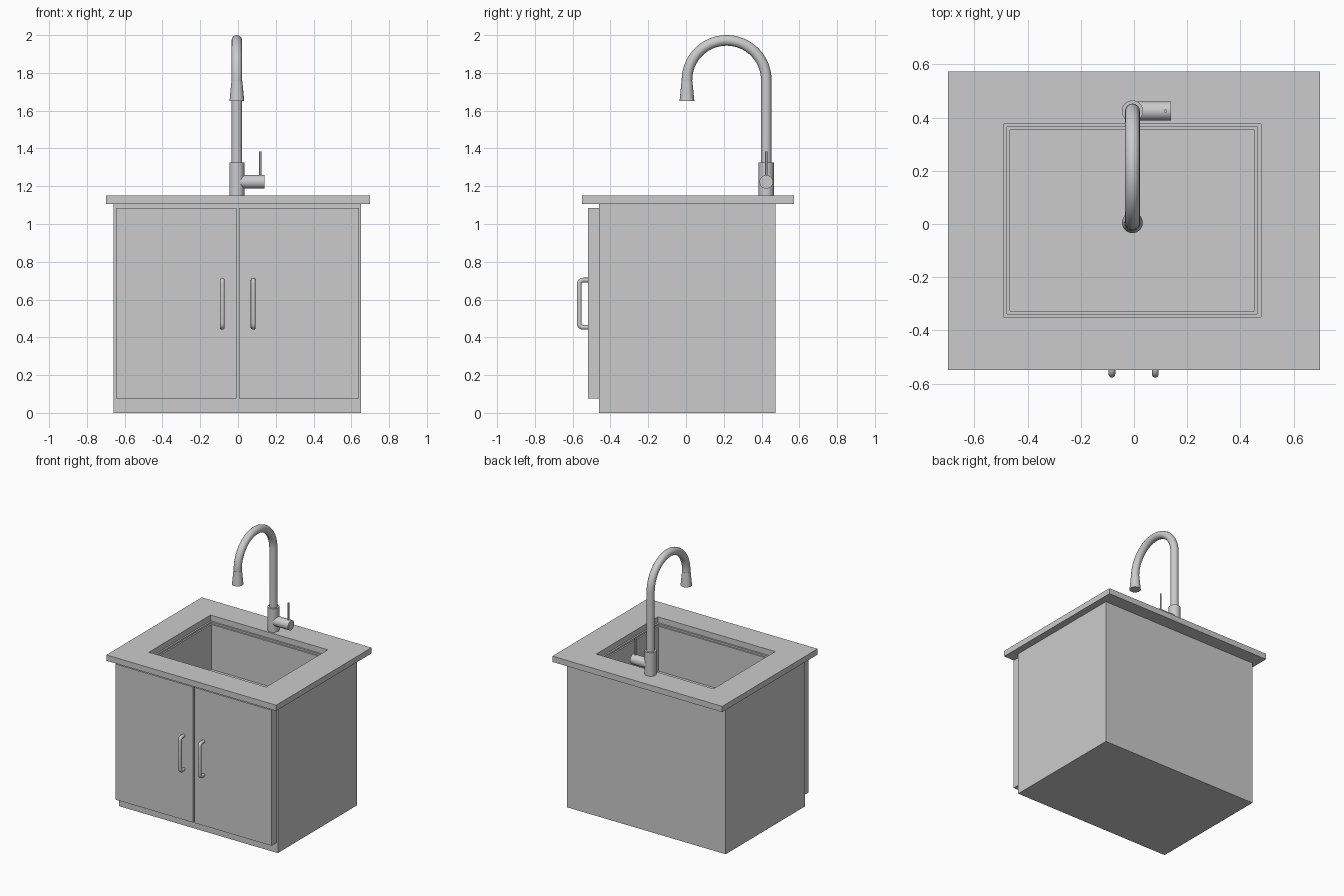
import bpy, bmesh
from math import pi, sin, cos
from mathutils import Vector, Matrix

if "Cube" in bpy.data.objects:
    bpy.data.objects.remove(bpy.data.objects["Cube"])


def finish(name, bm, smooth=False):
    bmesh.ops.recalc_face_normals(bm, faces=bm.faces)
    me = bpy.data.meshes.new(name)
    bm.to_mesh(me)
    bm.free()
    ob = bpy.data.objects.new(name, me)
    bpy.context.collection.objects.link(ob)
    if smooth:
        shade(ob)
    return ob


def shade(ob):
    bpy.ops.object.select_all(action='DESELECT')
    ob.select_set(True)
    bpy.context.view_layer.objects.active = ob
    bpy.ops.object.shade_smooth_by_angle(angle=0.6)


def rect_loft(name, rings, closed=False):
    """Skin rectangles (x0, x1, y0, y1, z); capped ends or a closed loop."""
    bm = bmesh.new()
    loops = [[bm.verts.new(p) for p in ((a, c, z), (b, c, z), (b, d, z), (a, d, z))]
             for a, b, c, d, z in rings]
    pairs = list(zip(loops, loops[1:]))
    if closed:
        pairs.append((loops[-1], loops[0]))
    else:
        bm.faces.new(loops[0])
        bm.faces.new(loops[-1])
    for lo, hi in pairs:
        for i in range(4):
            j = (i + 1) % 4
            bm.faces.new((lo[i], lo[j], hi[j], hi[i]))
    return finish(name, bm)


def box(name, x0, x1, y0, y1, z0, z1):
    return rect_loft(name, [(x0, x1, y0, y1, z0), (x0, x1, y0, y1, z1)])


def cone(name, start, end, r1, r2=None, seg=32):
    a, b = Vector(start), Vector(end)
    rot = (b - a).to_track_quat('Z', 'Y').to_matrix().to_4x4()
    bm = bmesh.new()
    bmesh.ops.create_cone(bm, cap_ends=True, segments=seg, radius1=r1,
                          radius2=r1 if r2 is None else r2, depth=(b - a).length,
                          matrix=Matrix.Translation((a + b) / 2) @ rot)
    return finish(name, bm, True)


def tube(name, pts, r):
    cu = bpy.data.curves.new(name, 'CURVE')
    cu.dimensions = '3D'
    cu.bevel_depth = r
    cu.bevel_resolution = 6
    cu.use_fill_caps = True
    sp = cu.splines.new('POLY')
    sp.points.add(len(pts) - 1)
    for p, co in zip(sp.points, pts):
        p.co = (*co, 1)
    ob = bpy.data.objects.new(name, cu)
    bpy.context.collection.objects.link(ob)
    bpy.ops.object.select_all(action='DESELECT')
    ob.select_set(True)
    bpy.context.view_layer.objects.active = ob
    bpy.ops.object.convert(target='MESH')
    shade(bpy.context.view_layer.objects.active)


# Cabinet carcass: hollow, open under the counter
cx0, cx1, cy0, cy1 = -0.66, 0.65, -0.46, 0.475
t = 0.03
rect_loft("cabinet", [(cx0 + t, cx1 - t, cy0 + t, cy1 - t, t),
                      (cx0 + t, cx1 - t, cy0 + t, cy1 - t, 1.105),
                      (cx0, cx1, cy0, cy1, 1.105), (cx0, cx1, cy0, cy1, 0)])

# Counter with sink opening
outer = (-0.70, 0.70, -0.55, 0.573)
hole = (-0.49, 0.477, -0.35, 0.376)
rect_loft("countertop", [(*hole, 1.107), (*outer, 1.107), (*outer, 1.15), (*hole, 1.15)], True)


def inset(d):
    return hole[0] + d, hole[1] - d, hole[2] + d, hole[3] - d


# Stepped sink basin
rect_loft("sink_basin", [(*inset(0.023), 0.76), (*inset(0.023), 1.095), (*inset(0.012), 1.095),
                         (*inset(0.012), 1.107), (*inset(-0.02), 1.107), (*inset(-0.02), 1.09),
                         (*inset(0.01), 1.08), (*inset(0.01), 0.74)])
cone("drain", (-0.007, 0.01, 0.755), (-0.007, 0.01, 0.764), 0.075)

# Doors and bar handles
box("left_door", -0.645, -0.008, -0.52, cy0, 0.075, 1.085)
box("right_door", 0.005, 0.64, -0.52, cy0, 0.075, 1.085)
for side, x in (("left", -0.083), ("right", 0.08)):
    pts, rc, yo, lo, hi = [(x, -0.515, 0.453)], 0.02, -0.565, 0.453, 0.703
    for zc, a0 in ((lo + rc, -pi / 2), (hi - rc, 0)):
        for i in range(6):
            a = a0 + i / 5 * pi / 2
            pts.append((x, yo + rc - rc * cos(a), zc + rc * sin(a)))
    pts.append((x, -0.515, hi))
    tube(side + "_handle", pts, 0.0125)

# Faucet: base, gooseneck, spray head, side valve and lever
fx, fy = -0.006, 0.425
cone("faucet_base", (fx, fy, 1.149), (fx, fy, 1.325), 0.04)
R, zc = 0.21, 1.762
neck = [(fx, fy, 1.3)] + [(fx, fy - R + R * cos(i / 32 * pi), zc + R * sin(i / 32 * pi))
                          for i in range(33)] + [(fx, fy - 2 * R, 1.74)]
tube("faucet_neck", neck, 0.028)
cone("spray_head", (fx, fy - 2 * R, 1.652), (fx, fy - 2 * R, 1.755), 0.039, 0.029)
cone("valve_body", (fx, fy, 1.223), (0.14, fy, 1.223), 0.036)
cone("valve_lever", (0.118, fy, 1.24), (0.118, fy, 1.385), 0.006, seg=16)
